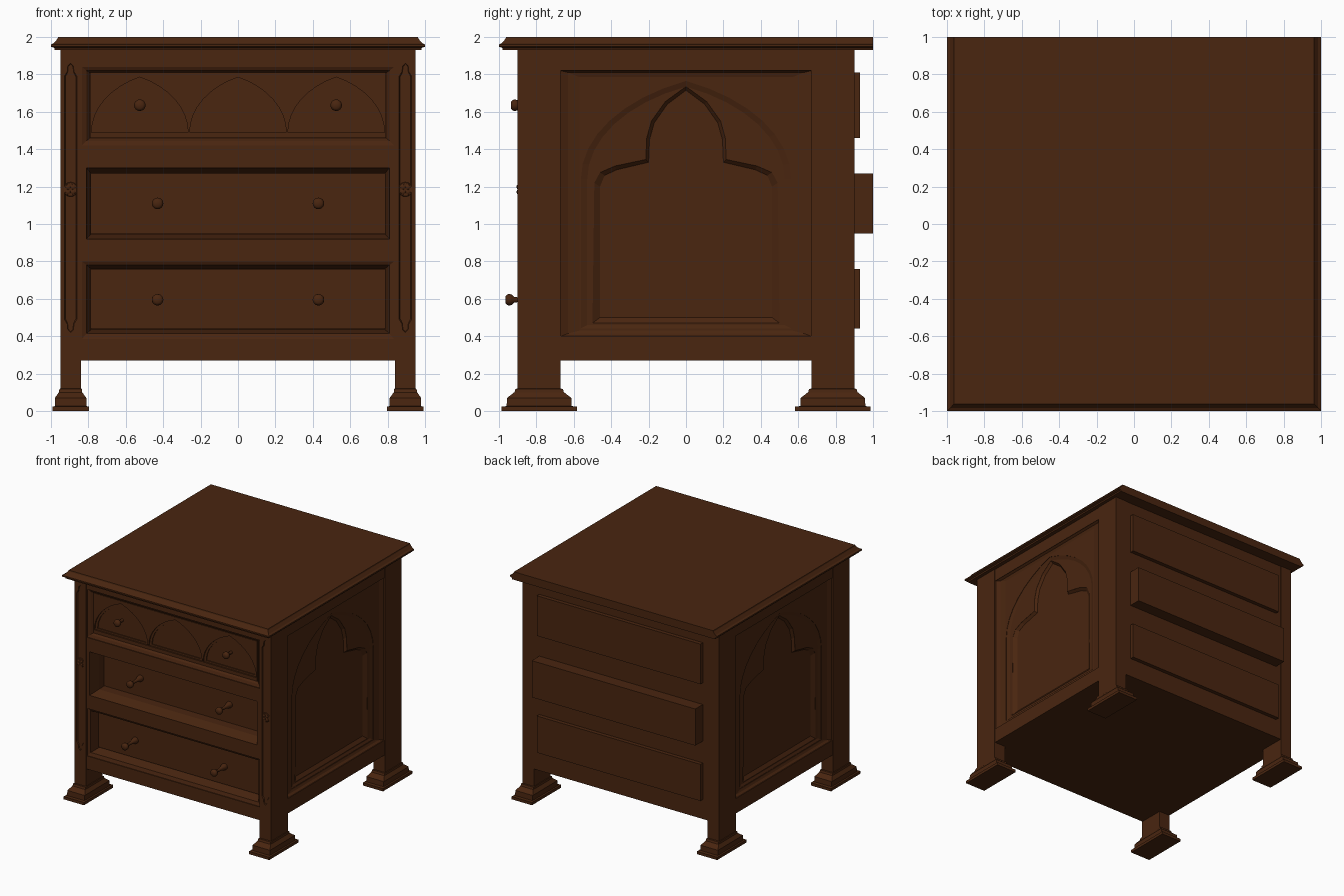
import bpy, bmesh, math

if "Cube" in bpy.data.objects:
    bpy.data.objects.remove(bpy.data.objects["Cube"])

wood = bpy.data.materials.new("dark_brown_wood")
wood.diffuse_color = (0.067, 0.0188, 0.0050, 1)
wood.use_nodes = True
wood.node_tree.nodes["Principled BSDF"].inputs["Base Color"].default_value = wood.diffuse_color


def loft(name, loops):
    """Solid skinned through equal-length closed loops, capped at both ends."""
    bm = bmesh.new()
    rings = [[bm.verts.new(p) for p in lp] for lp in loops]
    n = len(rings[0])
    for a, b in zip(rings, rings[1:]):
        for i in range(n):
            j = (i + 1) % n
            bm.faces.new((a[i], a[j], b[j], b[i]))
    bm.faces.new(rings[0])
    bm.faces.new(rings[-1][::-1])
    bmesh.ops.recalc_face_normals(bm, faces=bm.faces)
    me = bpy.data.meshes.new(name)
    bm.to_mesh(me)
    bm.free()
    me.materials.append(wood)
    ob = bpy.data.objects.new(name, me)
    bpy.context.scene.collection.objects.link(ob)
    return ob


def rect(a0, a1, b0, b1):
    return [(a0, b0), (a1, b0), (a1, b1), (a0, b1)]


def flat(pts, z):
    return [(a, b, z) for a, b in pts]


def front(pts, y, cx=0):
    return [(a + cx, y, b) for a, b in pts]


def side(pts, x):
    return [(x, a, b) for a, b in pts]


def box(name, x0, x1, y0, y1, z0, z1):
    return loft(name, [flat(rect(x0, x1, y0, y1), z) for z in (z0, z1)])


def cut(target, loops):
    """Carve a lofted cutter out of the target."""
    c = loft("cutter", loops)
    c.hide_render = True
    m = target.modifiers.new("cut", 'BOOLEAN')
    m.operation, m.solver, m.object = 'DIFFERENCE', 'EXACT', c
    bpy.context.view_layer.objects.active = target
    bpy.ops.object.modifier_apply(modifier=m.name)
    bpy.data.objects.remove(c)


def mirrored(half):
    """Closed outline from the right half, bottom to apex (apex on the axis)."""
    return half + [(-a, b) for a, b in half[-2::-1]]


def arch_half(hw, zs, za, n, um=math.radians(65)):
    out = []
    for i in range(n):
        u = um * i / (n - 1)
        out.append((hw * (math.cos(u) - math.cos(um)) / (1 - math.cos(um)),
                    zs + (za - zs) * math.sin(u) / math.sin(um)))
    out[-1] = (0, za)
    return out


def lathe(name, profile, x, y, z, n=16):
    """Round part turned around the y axis; profile is (radius, depth)."""
    ob = loft(name, [[(x + r * math.cos(6.2831853 * i / n), y + d,
                       z + r * math.sin(6.2831853 * i / n)) for i in range(n)]
                     for r, d in profile])
    bpy.ops.object.select_all(action='DESELECT')
    ob.select_set(True)
    bpy.context.view_layer.objects.active = ob
    bpy.ops.object.shade_smooth_by_angle(angle=math.radians(40))
    return ob


# table top: moulded on the front and both sides, straight at the back
loft("table_top", [flat(rect(-1 + i, 1 - i, -1 + i, 1), z) for i, z in
     ((.02, 1.93), (.018, 1.942), (0, 1.948), (0, 1.96), (.016, 1.968), (.035, 1.99), (.038, 2.0))])

# carcass
carcass = box("carcass", -.945, .945, -.892, .896, .27, 1.935)

# side panels: coved frame, pointed arch, trefoil recess
trefoil = [(.46, .5), (.46, 1.2), (.435, 1.26), (.37, 1.29), (.2, 1.33),
           (.195, 1.45), (.17, 1.54), (.1, 1.64), (0, 1.715)]
trefoil_rim = [(.5, .47), (.49, 1.22), (.46, 1.275), (.38, 1.31), (.215, 1.345),
               (.21, 1.46), (.185, 1.55), (.11, 1.655), (0, 1.735)]
for s in (-1, 1):
    cut(carcass, [side(rect(-a, a, b, t), s * x) for a, b, t, x in
        ((.67, .4, 1.82, .97), (.67, .4, 1.82, .938), (.63, .415, 1.81, .922), (.57, .43, 1.785, .915))])
    cut(carcass, [side(mirrored([(a, b)] + arch_half(a, 1.24, t, 9)), s * x) for a, b, t, x in
        ((.562, .442, 1.765, .96), (.562, .442, 1.765, .912), (.528, .46, 1.735, .902))])
    cut(carcass, [side(mirrored(p), s * x) for p, x in
        ((trefoil_rim, .93), (trefoil_rim, .901), (trefoil, .88))])

# drawer openings with sloped mouldings
for steps in (
        ((.835, 1.42, 1.84, -.95), (.835, 1.42, 1.84, -.885), (.81, 1.445, 1.82, -.875), (.785, 1.465, 1.805, -.845)),
        ((.81, .92, 1.3, -.95), (.81, .92, 1.3, -.885), (.785, .945, 1.27, -.80), (.785, .945, 1.27, -.71)),
        ((.835, .385, .8, -.95), (.835, .385, .8, -.885), (.81, .415, .78, -.875), (.785, .435, .76, -.785))):
    cut(carcass, [front(rect(-a, a, b, t), y) for a, b, t, y in steps])

# drawers run right through and stick out at the back
top_drawer = box("top_drawer", -.79, .79, -.865, .93, 1.46, 1.81)
box("middle_drawer", -.79, .79, -.73, 1.0, .95, 1.27)
box("bottom_drawer", -.79, .79, -.80, .93, .44, .76)

# three carved arches on the top drawer
cusped = [(.205, 1.52), (.19, 1.575), (.15, 1.64), (.115, 1.66), (.1, 1.69), (.06, 1.715), (0, 1.74)]
for cx in (-.525, 0, .525):
    cut(top_drawer, [front(mirrored(arch_half(.258, 1.49, 1.785, 9)), y, cx) for y in (-.9, -.853)])
    rim = mirrored(arch_half(.235, 1.505, 1.765, 7))
    cut(top_drawer, [front(rim, -.88, cx), front(rim, -.845, cx), front(mirrored(cusped), -.78, cx)])

# knobs
knob = [(.018, 0), (.028, .008), (.031, .02), (.028, .033), (.016, .046), (.012, .07),
        (.014, .11), (.024, .14), (.028, .165), (.028, .19)]
for row, x, y, z in (("top", .525, -.935, 1.635), ("middle", .43, -.895, 1.11), ("bottom", .43, -.965, .595)):
    for s in (-1, 1):
        lathe(row + "_drawer_knob", knob, s * x, y, z)

# corner posts with stepped feet; front ones have a carved groove and a rosette
groove = mirrored([(0, .42), (.015, .435), (.018, .465), (.033, .49), (.033, 1.79),
                   (.018, 1.815), (.015, 1.845), (0, 1.86)])[:-1]
inner = [(a * .75, 1.14 + (b - 1.14) * .99) for a, b in groove]
for sx in (-1, 1):
    for sy in (-1, 1):
        cx, cy = .895 * sx, .785 * sy
        post = box("front_post" if sy < 0 else "back_post",
                   cx - .055, cx + .055, cy - .115, cy + .115, .1, 1.935)
        loft("foot", [flat(rect(cx - a, cx + a, cy - b, cy + b), z) for a, b, z in
             ((.0975, .202, 0), (.0975, .202, .024), (.084, .174, .026), (.084, .172, .07),
              (.064, .136, .098), (.062, .132, .1), (.060, .127, .118), (.055, .115, .12))])
        if sy < 0:
            cut(post, [front(groove, -.92, cx), front(groove, -.9, cx), front(inner, -.885, cx)])
            lathe("rosette", [(.036, 0.002), (.039, .006), (.039, .03)], cx, -.9, 1.185)
            for k in range(4):
                t = math.pi / 4 + k * math.pi / 2
                lathe("rosette_petal", [(.006, 0), (.013, .004), (.014, .01)],
                      cx + .019 * math.cos(t), -.905, 1.185 + .019 * math.sin(t), 8)
